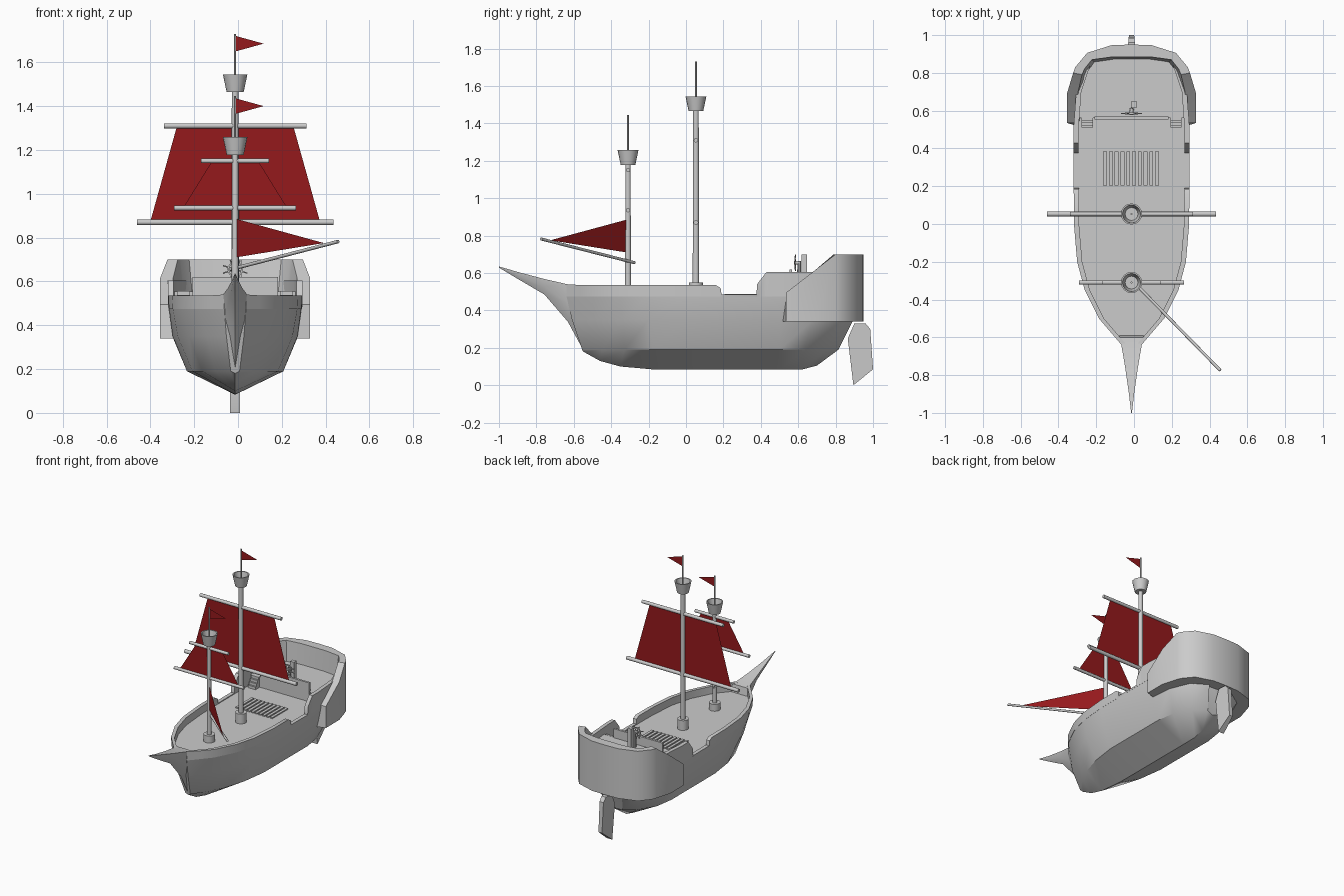
import bpy, bmesh, math
from mathutils import Vector

if "Cube" in bpy.data.objects:
    bpy.data.objects.remove(bpy.data.objects["Cube"])

CX = -0.013          # centre line of the hull
DECK = 0.48

red = bpy.data.materials.new("sail_red")
red.diffuse_color = (0.3, 0.01, 0.012, 1)
red.use_nodes = True
red.node_tree.nodes["Principled BSDF"].inputs["Base Color"].default_value = red.diffuse_color


def mesh(name, verts, faces, mat=None, smooth=True):
    bm = bmesh.new()
    vs = [bm.verts.new((x + CX, y, z)) for x, y, z in verts]
    for f in faces:
        bm.faces.new([vs[i] for i in f])
    bmesh.ops.recalc_face_normals(bm, faces=bm.faces)
    me = bpy.data.meshes.new(name)
    bm.to_mesh(me)
    bm.free()
    ob = bpy.data.objects.new(name, me)
    bpy.context.collection.objects.link(ob)
    if mat:
        me.materials.append(mat)
    if smooth:
        bpy.ops.object.select_all(action='DESELECT')
        ob.select_set(True)
        bpy.context.view_layer.objects.active = ob
        bpy.ops.object.shade_smooth_by_angle(angle=math.radians(35))
    return ob


def loft(name, secs, wrap=False):
    n, m = len(secs[0]), len(secs)
    verts = [p for s in secs for p in s]
    faces = [(i % m * n + j, i % m * n + (j + 1) % n,
              (i + 1) % m * n + (j + 1) % n, (i + 1) % m * n + j)
             for i in range(m if wrap else m - 1) for j in range(n)]
    if not wrap:
        faces += [tuple(range(n)), tuple(range((m - 1) * n, m * n))]
    return mesh(name, verts, faces)


def box(name, x0, x1, y0, y1, z0, z1):
    return loft(name, [[(x0, y0, z), (x1, y0, z), (x1, y1, z), (x0, y1, z)] for z in (z0, z1)])


def tube(name, p, q, r0, r1=None, n=14):
    p, q = Vector(p), Vector(q)
    rot = (q - p).to_track_quat('Z', 'Y')
    return loft(name, [[c + rot @ Vector((r * math.cos(a), r * math.sin(a), 0))
                        for a in (2 * math.pi * i / n for i in range(n))]
                       for c, r in ((p, r0), (q, r1 or r0))])


def revolve(name, y, prof, n=16):
    return loft(name, [[(r * math.cos(a), y + r * math.sin(a), z) for r, z in prof]
                       for a in (2 * math.pi * i / n for i in range(n))], wrap=True)


def sheet(name, pts):
    return mesh(name, pts, [tuple(range(len(pts)))], red, False)


# Hull stations: (y, half width) at deck, bilge, chine; then keel y, z
stations = [
    (-.64, .05, -.61, .04, -.555, .02, -.55, .18),
    (-.5, .17, -.49, .13, -.45, .09, -.46, .13),
    (-.35, .245, -.34, .21, -.33, .15, -.35, .10),
    (-.2, .285, -.2, .262, -.18, .195, -.17, .084),
    (0, .302, 0, .285, 0, .22, 0, .083),
    (.5, .305, .5, .287, .5, .22, .5, .083),
    (.7, .29, .68, .27, .63, .20, .62, .084),
    (.85, .24, .82, .21, .75, .13, .70, .105),
    (.92, .12, .895, .10, .815, .05, .80, .18)]
secs = []
for yt, wt, ym, wm, yl, wl, yk, zk in stations:
    half = [(wt, yt, DECK), (wm, ym, .35), (wl, yl, .19)]
    secs.append([(-x, y, z) for x, y, z in half] + [(0, yk, zk)] + half[::-1])
loft("hull", secs)

# Pointed bow beak
beak = [(-.60, .065, .535, .06, -.545, .18), (-.635, .055, .54, .045, -.632, .34),
        (-.757, .034, .568, .025, -.757, .485), (-.89, .015, .603, .012, -.89, .563),
        (-1, .002, .635, .002, -1, .629)]
loft("bow_beak", [[(-w, y, zt), (w, y, zt), (wm, (y + yb) / 2, (zt + zb) / 2), (0, yb, zb),
                   (-wm, (y + yb) / 2, (zt + zb) / 2)] for y, w, zt, wm, yb, zb in beak])


# Bulwarks following the deck outline, with the stepped gangway
def deck_half(y):
    for a, b in zip(stations, stations[1:]):
        if y <= b[0]:
            return a[1] + (b[1] - a[1]) * (y - a[0]) / (b[0] - a[0])
    return b[1]


rail = [(-.64, .54), (-.57, .536), (-.5, .535), (-.42, .535), (-.35, .535), (-.2, .535),
        (0, .535), (.16, .535), (.185, .52), (.19, .486), (.377, .486), (.38, .54),
        (.43, .605), (.5, .605), (.7, .605), (.85, .605)]
for s, side in ((-1, "left"), (1, "right")):
    loft(side + "_bulwark", [[(s * deck_half(y), y, DECK - .005), (s * (deck_half(y) + .003), y, z),
                              (s * (deck_half(y) - .024), y, z), (s * (deck_half(y) - .024), y, DECK - .005)]
                             for y, z in rail])

# Stern castle wall, U-shaped, with a sloping front top
outer = [(.342, .535), (.342, .69), (.309, .80), (.298, .83), (.235, .906), (.105, .947), (0, .95)]
inner = [(.284, .535), (.283, .70), (.262, .79), (.25, .82), (.21, .87), (.10, .885), (0, .885)]
half = []
for (xo, yo), (xi, yi) in zip(outer, inner):
    z = min(.70, .495 + (yo - .535) * .774)
    half.append([(xo, yo, .34), (xo, yo, z), (xi, yi, z), (xi * .85, yi - .03, .34)])
loft("stern_castle", half + [[(-x, y, z) for x, y, z in s] for s in half[-2::-1]])

# Quarterdeck with front rail and stairs
line = [(.288, .56)] + [(x + .005, y + .005) for x, y in inner[1:-1]]
line += [(-x, y) for x, y in line[::-1]]
loft("quarterdeck", [[(x, y, z) for x, y in line] for z in (.45, .555)])
box("quarterdeck_rail", -.195, .195, .553, .568, .53, .62)
for s in (-1, 1):
    for i in range(4):
        y = .51 + i * .0125
        box("stair_step", s * .235 - .03, s * .235 + .03, y, .562, DECK, DECK + .019 * (i + 1))

# Steering wheel and its post
wy, wz = .585, .655
revolve("wheel_post", .605, [(.001, .55), (.012, .55), (.009, .665), (.001, .665)], 8)
tube("wheel_hub", (0, wy - .008, wz), (0, .605, wz), .01)
loft("wheel_rim", [[(r * math.cos(a), y, wz + r * math.sin(a))
                    for r, y in ((.028, wy - .004), (.035, wy - .004), (.035, wy + .004), (.028, wy + .004))]
                   for a in (2 * math.pi * i / 16 for i in range(16))], wrap=True)
for i in range(8):
    a = math.pi / 8 + i * math.pi / 4
    tube("wheel_spoke", (0, wy, wz), (.06 * math.cos(a), wy, wz + .045 * math.sin(a)), .0035, n=6)
box("compass_stand", -.002, .028, .618, .648, .55, .70)

# Deck grating
for i in range(10):
    x = -.14 + i * .0305
    box("grating_bar", x - .01, x + .01, .205, .385, DECK - .005, DECK + .008)

# Rudder, thinner toward its trailing edge
blade = [(.865, .25), (.90, .33), (.96, .33), (.985, .30), (1.0, .085), (.895, 0)]
loft("rudder", [[(s * (.023 - max(0, y - .9) * .09), y, z) for y, z in blade] for s in (-1, 1)])


# Masts: y, radius, nest bottom, pole top, collar top, yards (z, half length), sail half widths
def mast(name, y, r, nest, top, collar, yards, sail_w):
    tube(name + "_mast", (0, y, DECK - .02), (0, y, nest + .01), r, r * .85)
    tube(name + "_mast_collar", (0, y, DECK - .01), (0, y, collar), .038)
    revolve(name + "_crows_nest", y, [(.001, nest), (.039, nest), (.056, nest + .08),
                                      (.048, nest + .08), (.034, nest + .012), (.001, nest + .012)])
    tube(name + "_flag_pole", (0, y, nest), (0, y, top), .005, n=8)
    sheet(name + "_flag", [(.003, y, top - .01), (.13, y, top - .045), (.003, y, top - .08)])
    for z, h, yr in yards:
        tube(name + "_yard", (-h, y, z), (h, y, z), yr)
    (zt, _, _), (zb, _, _) = yards
    wt, wb = sail_w
    sheet(name + "_sail", [(-wt, y, zt), (wt, y, zt), (wb, y, zb), (-wb, y, zb)])


mast("main", .053, .018, 1.465, 1.73, .55, [(1.31, .325, .012), (.87, .448, .013)], (.265, .388))
mast("fore", -.31, .0165, 1.178, 1.445, .53, [(1.15, .155, .011), (.935, .278, .011)], (.105, .238))

# Boom and jib sail swung out over the right bow
tube("boom", (-.02, -.275, .655), (.47, -.775, .782), .008)
sheet("jib_sail", [(.005, -.318, .885), (.405, -.725, .775), (.005, -.318, .71)])
